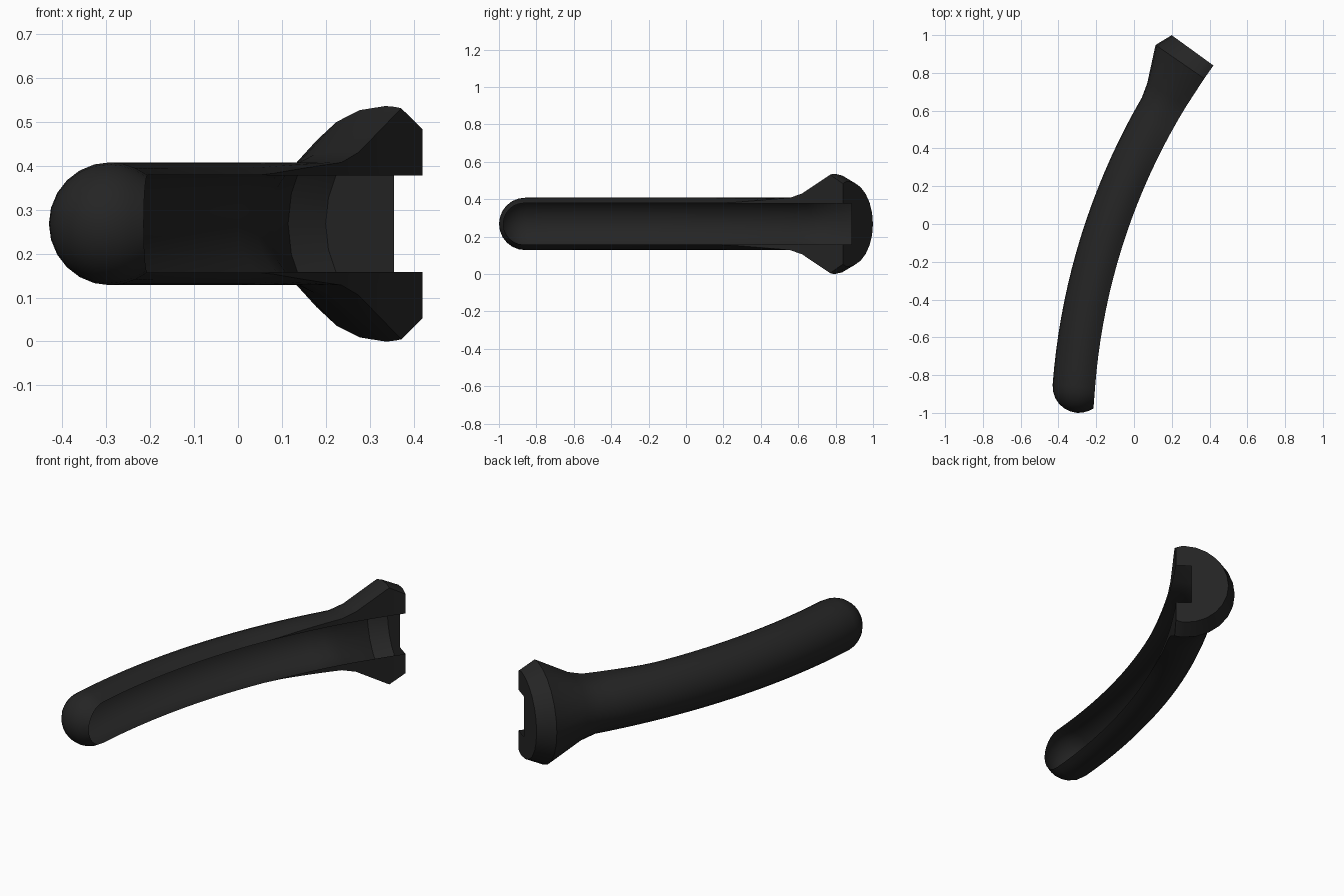
import bpy, bmesh, math

if "Cube" in bpy.data.objects:
    bpy.data.objects.remove(bpy.data.objects["Cube"])

# Thin shell swept round an arc in plan; d is depth measured outward from the open side
CX, CY, CZ, R = 3.117, -1.12, 0.268, 3.333
SEG, SLOT, START = 12, 0.11, 4.36


def place(d, z, theta, u=0.0):
    a = math.radians(theta)
    r = R + d
    return (CX - r * math.cos(a) - u * math.sin(a),
            CY + r * math.sin(a) - u * math.cos(a), CZ + z)


def section(c, r, zo):
    # zo = half height at the open side; the lower part curves in to meet it
    low = [(c * f, r - (r - zo) * (1 - f) ** 2) for f in (0, 0.33, 0.67)]
    arc = []
    for i in range(SEG + 1):
        b = math.pi / 2 - math.pi * i / SEG
        arc.append((c + r * math.cos(b), r * math.sin(b)))
    return low + arc + [(d, -z) for d, z in reversed(low)]


bm = bmesh.new()
rings = []


def ring(c, r, zo, theta, u=0.0):
    rings.append([bm.verts.new(place(d, z, theta, u * (1 - 0.21 * max(0, 1 - d / 0.085) ** 2)))
                  for d, z in section(c, r, zo)])


# Rounded tip
for k in range(6):
    al = math.radians(90 - 15 * k)
    s, c = math.sin(al), max(math.cos(al), 1e-5)
    ring(0.085, 0.14 * c, 0.111 * c, START, 0.14 * s)
# Shaft, whose open edge straightens towards the flare
N = 18
for k in range(N + 1):
    t = START + (30.2 - START) * k / N
    ring(0.085, 0.14, 0.111 + 0.029 * max(0, (t - 23.5) / 6.7), t)
# Flared end
first_flare = len(rings)
for t, c, r, zo in [(31.5, 0.077, 0.163, 0.163),
                    (34.55, 0.045, 0.268, 0.263),
                    (36, 0.045, 0.228, 0.215)]:
    ring(c, r, zo, t)

for a, b in zip(rings, rings[1:]):
    for i in range(len(a) - 1):
        bm.faces.new((a[i], a[i + 1], b[i + 1], b[i]))

# Flat lips beside the slot, widening into the flare
start_lip = next(k for k in range(first_flare) if k > 5 and abs(rings[k][0].co.z - CZ) > 0.1115)
for e, sgn in ((0, 1), (-1, -1)):
    prev, prev_v = rings[start_lip - 1][e], rings[start_lip - 1][e]
    for rg in rings[start_lip:]:
        v = rg[e]
        w = bm.verts.new((v.co.x, v.co.y, CZ + sgn * SLOT))
        bm.faces.new((prev, v, w) if prev is prev_v else (prev, v, w, prev_v))
        prev, prev_v = v, w

# End wall with the notch
notch = [bm.verts.new(place(d, z, 36)) for d, z in
         [(0, -SLOT), (0.08, -SLOT), (0.08, SLOT), (0, SLOT)]]
bm.faces.new(rings[-1] + notch)

bmesh.ops.remove_doubles(bm, verts=bm.verts, dist=0.0003)
bmesh.ops.recalc_face_normals(bm, faces=bm.faces)
me = bpy.data.meshes.new("curved_handle")
bm.to_mesh(me)
bm.free()
ob = bpy.data.objects.new("curved_handle", me)
bpy.context.collection.objects.link(ob)
mat = bpy.data.materials.new("black_plastic")
mat.diffuse_color = (0.018, 0.018, 0.018, 1)
mat.use_nodes = True
mat.node_tree.nodes["Principled BSDF"].inputs["Base Color"].default_value = mat.diffuse_color
me.materials.append(mat)
bpy.context.view_layer.objects.active = ob
ob.select_set(True)
bpy.ops.object.shade_smooth_by_angle(angle=math.radians(35))
